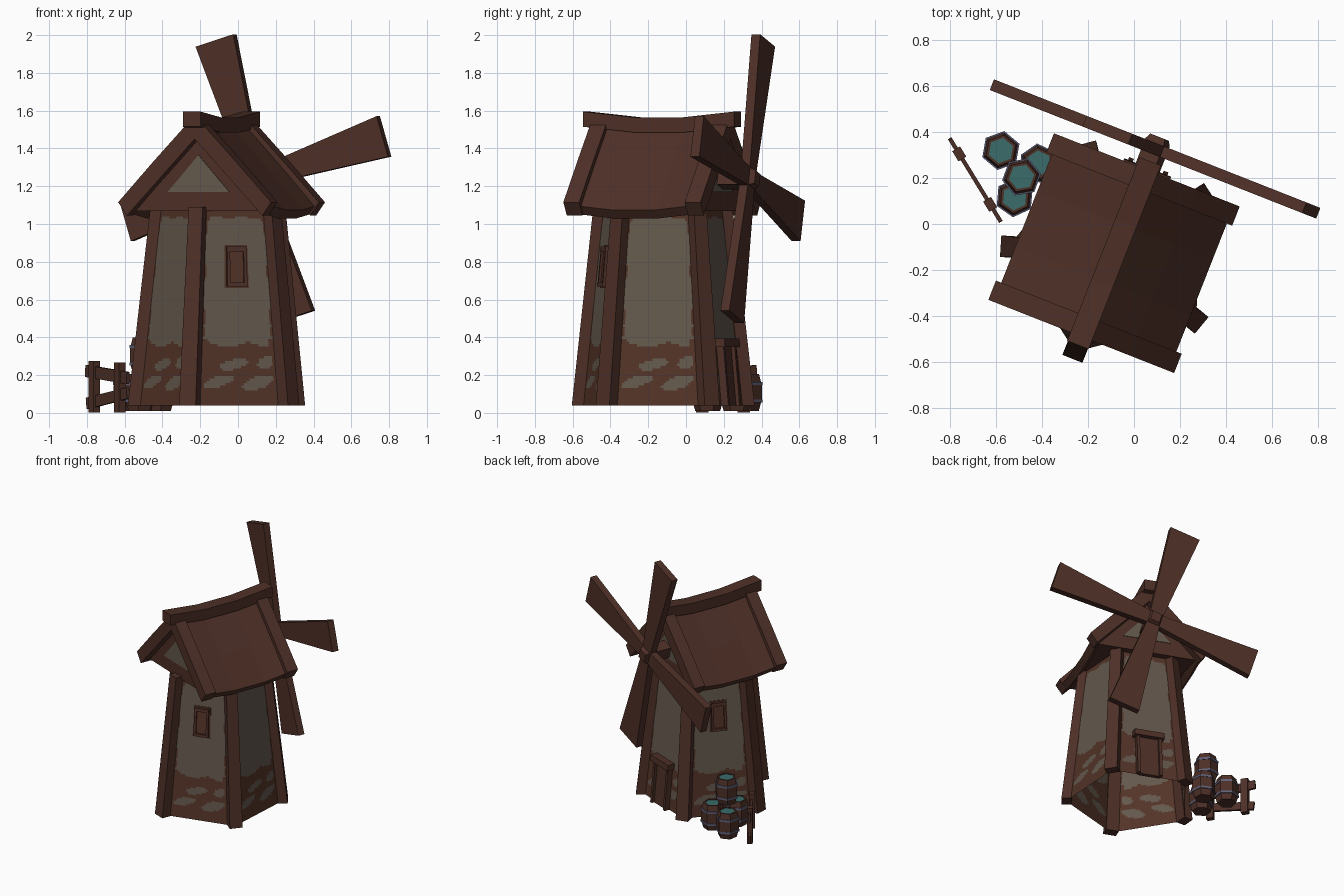
import bpy, bmesh, math
from mathutils import Matrix, Vector

if "Cube" in bpy.data.objects:
    bpy.data.objects.remove(bpy.data.objects["Cube"])

# Windmill frame: p across, q along the ridge, turned about z
M = Matrix.Translation((-0.087, -0.127, 0)) @ Matrix.Rotation(math.radians(-21.5), 4, 'Z')
I = Matrix.Identity(4)


def material(name, rgb):
    m = bpy.data.materials.new(name)
    m.diffuse_color = (*rgb, 1)
    m.use_nodes = True
    m.node_tree.nodes["Principled BSDF"].inputs["Base Color"].default_value = m.diffuse_color
    return m


WOOD = material("dark_wood", (0.075, 0.029, 0.020))
PLANK = material("wall_wood", (0.088, 0.034, 0.021))
STUCCO = material("stucco", (0.125, 0.097, 0.073))
TEAL = material("teal_water", (0.042, 0.150, 0.145))
METAL = material("band_metal", (0.115, 0.115, 0.19))


def finish(name, bm, mats, matrix=M, fix=True):
    if fix:
        bmesh.ops.recalc_face_normals(bm, faces=bm.faces)
    bm.transform(matrix)
    me = bpy.data.meshes.new(name)
    bm.to_mesh(me)
    bm.free()
    for m in mats:
        me.materials.append(m)
    ob = bpy.data.objects.new(name, me)
    bpy.context.collection.objects.link(ob)
    return ob


def loft(name, rings, mat, matrix=M):
    """Join equal-sized rings into a closed solid."""
    bm = bmesh.new()
    vs = [[bm.verts.new(p) for p in r] for r in rings]
    n = len(vs[0])
    for a, b in zip(vs, vs[1:]):
        for i in range(n):
            bm.faces.new((a[i], a[(i + 1) % n], b[(i + 1) % n], b[i]))
    bm.faces.new(vs[0][::-1])
    bm.faces.new(vs[-1])
    return finish(name, bm, [mat], matrix)


# Tower: five tapering walls
def radius(z):
    return 0.462 - (z - 0.04) / 1.04 * 0.115


def wall_pt(th, u, z, out=0.0):
    n = Vector((math.cos(th), math.sin(th), 0))
    t = Vector((-n.y, n.x, 0))
    return n * (radius(z) * 0.809 + out) + t * u + Vector((0, 0, z))


def is_stucco(s, z):
    w = 0.025 * math.sin(z * 23) + 0.015 * math.sin(z * 57)
    if abs(s) < 0.76 + w and 0.36 + 0.012 * math.sin(s * 7) < z < 1.035 + 0.01 * math.sin(s * 9):
        return not (abs(s) > 0.68 and (z < 0.385 or z > 1.01))
    for cs, cz, a, b, slope in ((-0.42, 0.165, 0.30, 0.030, 0.07),
                                (0.40, 0.160, 0.34, 0.034, 0.07),
                                (-0.10, 0.255, 0.30, 0.026, 0.05),
                                (0.58, 0.265, 0.17, 0.030, 0.06)):
        ds = s - cs
        if (ds / a) ** 2 + ((z - cz - slope * ds) / b) ** 2 < 1:
            return True
    return False


NU, NZ = 36, 80
bm = bmesh.new()
for k in range(5):
    th = math.radians(90 + 72 * k)
    grid = []
    for j in range(NZ + 1):
        z = 0.04 + 1.04 * j / NZ
        hw = radius(z) * 0.588
        grid.append([bm.verts.new(wall_pt(th, hw * (2 * i / NU - 1), z)) for i in range(NU + 1)])
    for j in range(NZ):
        for i in range(NU):
            f = bm.faces.new((grid[j][i], grid[j][i + 1], grid[j + 1][i + 1], grid[j + 1][i]))
            f.material_index = int(is_stucco(2 * (i + 0.5) / NU - 1, 0.04 + 1.04 * (j + 0.5) / NZ))
finish("tower_walls", bm, [PLANK, STUCCO], fix=False)

# Corner posts
for k in range(5):
    th = math.radians(54 + 72 * k)
    n = Vector((math.cos(th), math.sin(th), 0))
    t = Vector((-n.y, n.x, 0))
    rings = []
    for z, r, w in ((0.038, 0.495, 0.047), (1.09, 0.375, 0.040)):
        rings.append([n * (r + a) + t * b + Vector((0, 0, z))
                      for a, b in ((0, -w), (0, w), (-0.07, w), (-0.07, -w))])
    loft("corner_post", rings, WOOD)


def wall_plate(name, th, w, z0, z1, out, mat, wt=None, inner=-0.01):
    wt = w if wt is None else wt
    loft(name, [[wall_pt(th, -w, z0, o), wall_pt(th, w, z0, o),
                 wall_pt(th, wt, z1, o), wall_pt(th, -wt, z1, o)] for o in (inner, out)], mat)


# Windows on two walls
for deg in (306, 162):
    th = math.radians(deg)
    wall_plate("window_surround", th, 0.066, 0.66, 0.89, 0.003, PLANK, 0.062)
    for s in (-1, 1):
        loft("window_frame", [[wall_pt(th, s * a, z, o) for a, z in
             ((0.037, 0.67), (0.055, 0.67), (0.052, 0.875), (0.037, 0.875))] for o in (0, 0.022)], WOOD)
    wall_plate("window_sill", th, 0.055, 0.67, 0.69, 0.024, WOOD)
    wall_plate("window_head", th, 0.055, 0.855, 0.88, 0.024, WOOD)
    wall_plate("window_shutter", th, 0.04, 0.685, 0.86, 0.010, PLANK)

# Door on the back wall
th = math.radians(90)
wall_plate("door_panel", th, 0.08, 0.04, 0.36, 0.02, WOOD)
for s in (-1, 1):
    loft("door_jamb", [[wall_pt(th, s * a, z, o) for a, z in
         ((0.07, 0.04), (0.092, 0.04), (0.092, 0.36), (0.07, 0.36))] for o in (0, 0.04)], WOOD)
wall_plate("door_lintel", th, 0.11, 0.35, 0.395, 0.055, WOOD)

# Gable block with stucco triangles
tri = ((-0.36, 1.07), (0.36, 1.07), (0, 1.48))
loft("gable_wall", [[(p, q, z) for p, z in tri] for q in (-0.33, 0.33)], WOOD)
inner = ((-0.175, 1.17), (0.175, 1.17), (0, 1.365))
for s in (-1, 1):
    loft("gable_panel", [[(p, q * s, z) for p, z in inner] for q in (0.328, 0.335)], STUCCO)

# Roof slabs and end boards, mirrored over the ridge
slab = ((0, 1.545), (0.23, 1.30), (0.41, 1.10), (0.375, 1.055), (0.19, 1.255), (0, 1.47))
board = ((0, 1.575), (0.24, 1.325), (0.435, 1.115), (0.385, 1.045), (0.20, 1.24), (0, 1.45))
for s in (-1, 1):
    loft("roof_slab", [[(p * s, q, z - d) for p, z in slab]
                       for q, d in ((-0.36, 0), (-0.13, 0.025), (0.13, 0.025), (0.36, 0))], WOOD)
    for e in (-1, 1):
        loft("roof_end_board", [[(p * s, q * e, z) for p, z in board] for q in (0.30, 0.39)], WOOD)

# Sagging ridge beam
loft("ridge_beam", [[(-0.05, q, z - 0.08), (0.05, q, z - 0.08), (0.05, q, z), (-0.05, q, z)]
                    for q, z in ((-0.43, 1.595), (-0.14, 1.565), (0.14, 1.565), (0.43, 1.595))], WOOD)

# Sails and hub
HUB = M @ Matrix.Translation((0, 0.488, 1.24))
for k in range(4):
    R = HUB @ Matrix.Rotation(math.radians(-17 + 90 * k), 4, 'Y')
    loft("sail", [[(-w, -0.025, z), (w, -0.025, z), (w, 0.025, z), (-w, 0.025, z)]
                  for z, w in ((0.0, 0.045), (0.765, 0.112))], WOOD, R)
R = HUB @ Matrix.Rotation(math.radians(-17), 4, 'Y')
loft("hub_axle", [[(-w, q, -w), (w, q, -w), (w, q, w), (-w, q, w)]
                  for q, w in ((-0.2, 0.045), (0.03, 0.045), (0.055, 0.035))], WOOD, R)


# Barrels: six-sided, metal bands, teal tops
def hexagon(r, z):
    return [(r * math.cos(i * math.pi / 3), r * math.sin(i * math.pi / 3), z) for i in range(6)]


for x, y, z, turn in ((-0.58, 0.32, 0.01, 20), (-0.415, 0.265, 0.01, 35),
                      (-0.52, 0.115, 0.01, 25), (-0.49, 0.205, 0.205, 10)):
    T = Matrix.Translation((x, y, z)) @ Matrix.Rotation(math.radians(turn), 4, 'Z')
    loft("barrel", [hexagon(r, h) for r, h in
                    ((0.066, 0), (0.083, 0.06), (0.083, 0.135), (0.068, 0.195),
                     (0.056, 0.195), (0.056, 0.185))], WOOD, T)
    loft("barrel_top", [hexagon(0.056, h) for h in (0.183, 0.19)], TEAL, T)
    for h in (0.045, 0.138):
        loft("barrel_band", [hexagon(0.086, h), hexagon(0.086, h + 0.016)], METAL, T)

# Fence
F = Matrix.Translation((-0.692, 0.192, 0)) @ Matrix.Rotation(math.radians(-58.5), 4, 'Z')


def fence_bar(name, a, b, hw, hd, side=0.0):
    """Bar from a to b in the fence plane (along, height)."""
    a, b = Vector((a[0], side, a[1])), Vector((b[0], side, b[1]))
    d = (b - a).normalized()
    c = Vector((-d.z, 0, d.x)) * hw
    e = Vector((0, hd, 0))
    loft(name, [[p - c - e, p + c - e, p + c + e, p - c + e] for p in (a, b)], WOOD, F)


fence_bar("fence_post", (-0.133, 0.002), (-0.133, 0.275), 0.026, 0.02)
fence_bar("fence_post", (0.125, 0.002), (0.125, 0.268), 0.026, 0.02)
fence_bar("fence_rail", (-0.21, 0.222), (0.21, 0.185), 0.032, 0.009)
fence_bar("fence_rail", (-0.20, 0.05), (0.21, 0.105), 0.030, 0.009)
